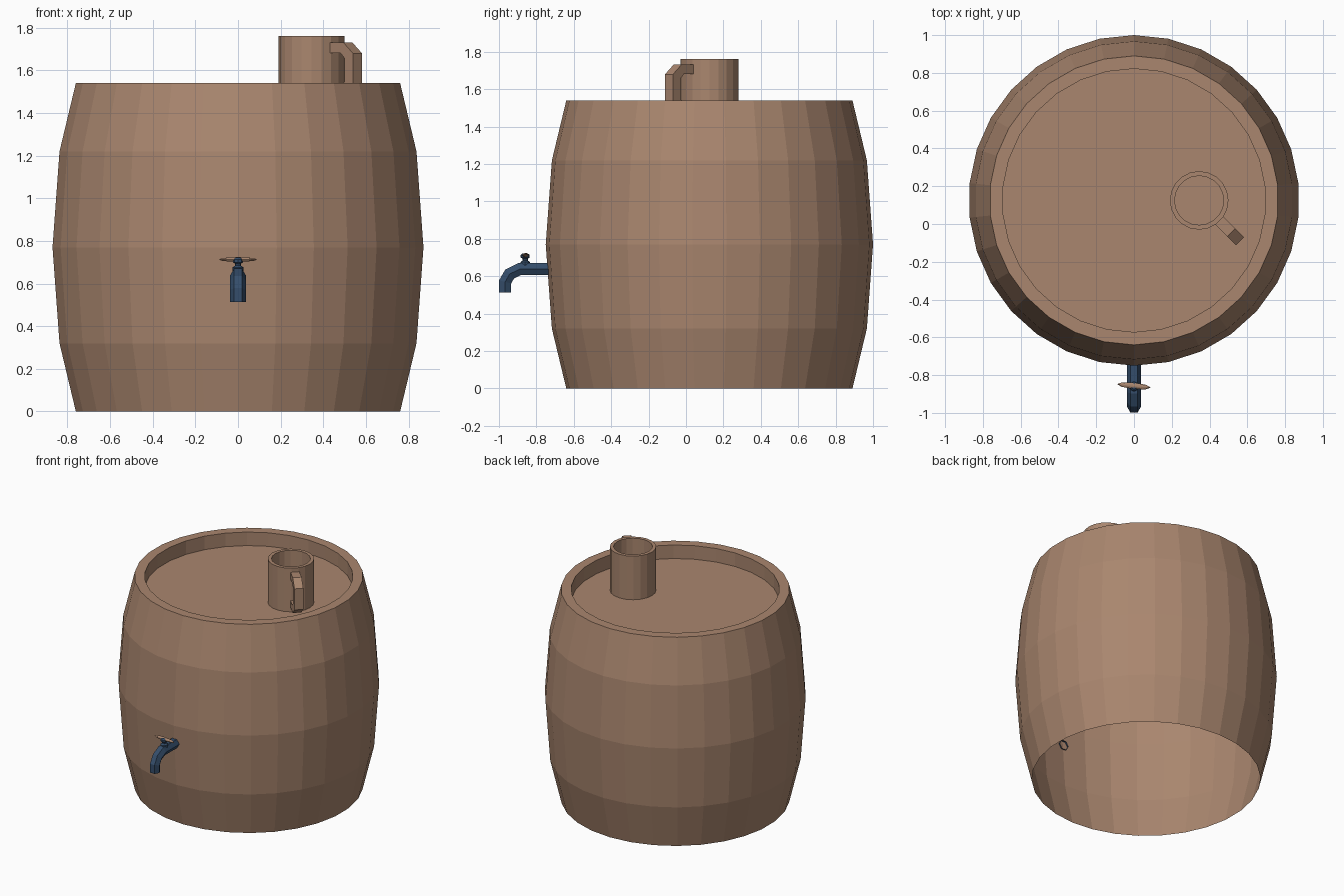
import bpy, bmesh, math
from mathutils import Vector

if "Cube" in bpy.data.objects:
    bpy.data.objects.remove(bpy.data.objects["Cube"])


def material(name, rgb):
    m = bpy.data.materials.new(name)
    m.diffuse_color = (*rgb, 1)
    m.use_nodes = True
    m.node_tree.nodes["Principled BSDF"].inputs["Base Color"].default_value = m.diffuse_color
    return m


WOOD = material("warm brown wood", (0.40, 0.24, 0.158))
METAL = material("dark blue metal", (0.035, 0.075, 0.145))


def finish(name, bm, mat, loc=(0, 0, 0), rot_z=0):
    me = bpy.data.meshes.new(name)
    bm.to_mesh(me)
    bm.free()
    me.materials.append(mat)
    ob = bpy.data.objects.new(name, me)
    ob.location = loc
    ob.rotation_euler.z = rot_z
    bpy.context.collection.objects.link(ob)
    return ob


def lathe(name, profile, sides, mat, loc=(0, 0, 0), cap_start=False):
    """Spin (radius, z) points, listed with the outside on the right; cap the last ring."""
    bm = bmesh.new()
    rings = []
    for r, z in profile:
        rings.append([bm.verts.new((r * math.sin(-2 * math.pi * i / sides),
                                    r * math.cos(2 * math.pi * i / sides), z))
                      for i in range(sides)])
    for a, b in zip(rings, rings[1:]):
        for i in range(sides):
            j = (i + 1) % sides
            bm.faces.new((a[i], a[j], b[j], b[i]))
    bm.faces.new(rings[-1])
    if cap_start:
        bm.faces.new(rings[0][::-1])
    return finish(name, bm, mat, loc)


def tube(name, path, radius, mat):
    """Open hexagonal tube along a (y, z) path in the x = 0 plane."""
    bm = bmesh.new()
    pts = [Vector((0, y, z)) for y, z in path]
    rings = []
    for k, p in enumerate(pts):
        d1 = (p - pts[k - 1]).normalized() if k else (pts[1] - p).normalized()
        d2 = (pts[k + 1] - p).normalized() if k < len(pts) - 1 else d1
        t = (d1 + d2).normalized()
        widen = 1 / t.dot(d1)
        n = Vector((1, 0, 0)).cross(t)
        rings.append([bm.verts.new(p + Vector((radius * math.cos(a), 0, 0))
                                   + n * radius * widen * math.sin(a))
                      for a in (i * math.pi / 3 for i in range(6))])
    for a, b in zip(rings, rings[1:]):
        for i in range(6):
            j = (i + 1) % 6
            bm.faces.new((a[i], a[j], b[j], b[i]))
    bmesh.ops.recalc_face_normals(bm, faces=bm.faces[:])
    return finish(name, bm, mat)


# Barrel: open at the bottom, with a raised rim around a sunken lid
lathe("barrel", [(0.765, 0), (0.842, 0.32), (0.875, 0.77), (0.842, 1.22),
                 (0.765, 1.54), (0.697, 1.54), (0.697, 1.44)],
      30, WOOD, (0, 0.125, 0))

# Mug standing on the lid
MUG = (0.345, 0.125, 0)
lathe("mug", [(0.155, 1.44), (0.155, 1.762), (0.13, 1.762), (0.13, 1.46)],
      20, WOOD, MUG)

# Mug handle: flat bracket outline (distance from mug centre, z), extruded sideways
outer = [(0.14, 1.732), (0.24, 1.732), (0.305, 1.68)]
inner = [(0.25, 1.655), (0.222, 1.682), (0.14, 1.682)]
MID = 1.602
outline = (outer + [(r, 2 * MID - z) for r, z in reversed(outer)]
           + [(r, 2 * MID - z) for r, z in reversed(inner)] + inner)
bm = bmesh.new()
face = bm.faces.new([bm.verts.new((r, -0.03, z)) for r, z in outline])
ext = bmesh.ops.extrude_face_region(bm, geom=[face])
bmesh.ops.translate(bm, vec=(0, 0.06, 0),
                    verts=[v for v in ext["geom"] if isinstance(v, bmesh.types.BMVert)])
bmesh.ops.recalc_face_normals(bm, faces=bm.faces[:])
finish("mug_handle", bm, WOOD, MUG, math.radians(-45))

# Tap pipe bending down to the spout
tube("tap_pipe", [(-0.728, 0.638), (-0.89, 0.638), (-0.943, 0.612),
                  (-0.967, 0.57), (-0.967, 0.514)], 0.037, METAL)

# Tap stem with its collar
lathe("tap_stem", [(0.026, 0.65), (0.026, 0.676), (0.014, 0.684), (0.014, 0.694),
                   (0.024, 0.70), (0.024, 0.714), (0.014, 0.722)],
      8, METAL, (0, -0.86, 0), cap_start=True)

# Tap lever: thin lens-shaped wing
bm = bmesh.new()
bmesh.ops.create_uvsphere(bm, u_segments=8, v_segments=6, radius=1)
for v in bm.verts:
    v.co = (v.co.x * 0.09, v.co.y * 0.017, v.co.z * 0.011)
finish("tap_lever", bm, WOOD, (0, -0.857, 0.713), math.radians(-6))
